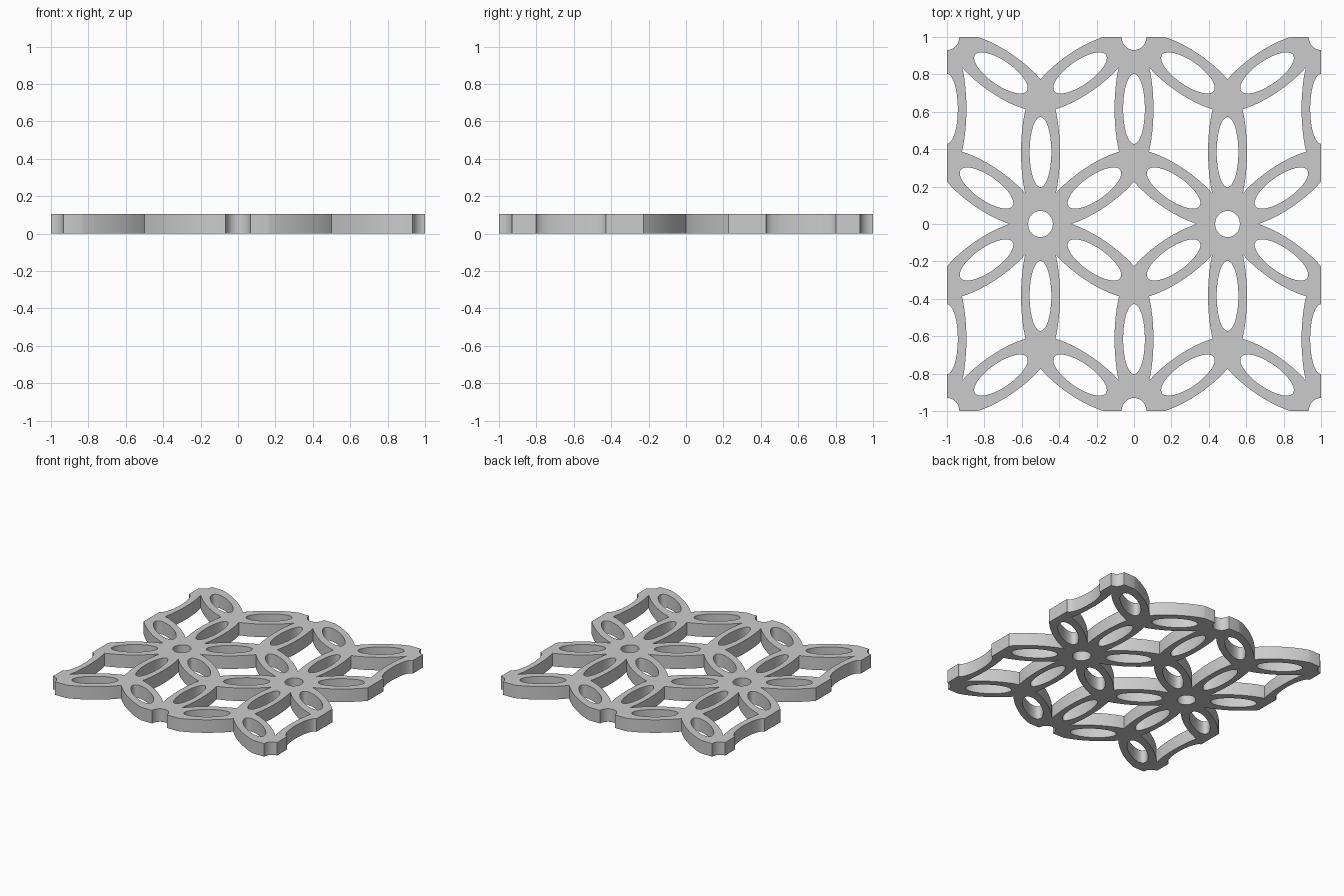
import bpy, bmesh
from math import sin, cos, pi, radians, sqrt

if "Cube" in bpy.data.objects:
    bpy.data.objects.remove(bpy.data.objects["Cube"])

THICK = 0.105
STRETCH = 2 / sqrt(3)      # hexagonal pattern stretched to a square tile
REACH = 0.333              # flower centre to petal centre, before stretching


def add_prism(bm, points, z0, z1):
    low = [bm.verts.new((x, y, z0)) for x, y in points]
    high = [bm.verts.new((x, y, z1)) for x, y in points]
    n = len(points)
    bm.faces.new(low[::-1])
    bm.faces.new(high)
    for i in range(n):
        j = (i + 1) % n
        bm.faces.new((low[i], low[j], high[j], high[i]))


def petal(fx, fy, ang, a, b, n):
    pts = []
    for i in range(n):
        t = 2 * pi * (i + 0.5) / n
        u, v = REACH + a * cos(t), b * sin(t)
        pts.append((fx + u * cos(ang) - v * sin(ang),
                    fy + (u * sin(ang) + v * cos(ang)) * STRETCH))
    return pts


def make_object(name, bm):
    mesh = bpy.data.meshes.new(name)
    bm.to_mesh(mesh)
    bm.free()
    obj = bpy.data.objects.new(name, mesh)
    bpy.context.collection.objects.link(obj)
    return obj


def cut(obj, tool, operation, use_self=False):
    tool.hide_render = True
    mod = obj.modifiers.new(operation.lower(), 'BOOLEAN')
    mod.operation = operation
    mod.solver = 'EXACT'
    mod.use_self = use_self
    mod.object = tool
    bpy.context.view_layer.objects.active = obj
    bpy.ops.object.modifier_apply(modifier=mod.name)
    bpy.data.objects.remove(tool)


# Petals and their openings around every flower centre
flowers = [(-0.5, 0), (0.5, 0)] + [(x, y) for x in (-1, 0, 1) for y in (-1, 1)]
solid, holes = bmesh.new(), bmesh.new()
count = 0
for fx, fy in flowers:
    for k in range(6):
        ang = radians(30 + 60 * k)
        cx, cy = fx + REACH * cos(ang), fy + REACH * sin(ang) * STRETCH
        if abs(cx) > 1.05 or abs(cy) > 1.05:
            continue
        count += 1
        dz = 0.011 * count          # staggered ends keep the union clean
        add_prism(solid, petal(fx, fy, ang, 0.31, 0.104, 72), -0.2 - dz, 0.3 + dz)
        add_prism(holes, petal(fx, fy, ang, 0.162, 0.058, 56), -0.5, 0.6)
    # Round hole in the flower centre
    add_prism(holes, [(fx + 0.066 * cos(2 * pi * (i + 0.5) / 40),
                       fy + 0.070 * sin(2 * pi * (i + 0.5) / 40)) for i in range(40)], -0.5, 0.6)

# Square tile volume that trims the pattern
tile = bmesh.new()
add_prism(tile, [(-1, -1), (1, -1), (1, 1), (-1, 1)], 0, THICK)

panel = make_object("lattice_panel", solid)
cut(panel, make_object("tile_trim", tile), 'INTERSECT', True)
cut(panel, make_object("hole_cutters", holes), 'DIFFERENCE')

# Smooth curved walls, crisp rims
bpy.ops.object.select_all(action='DESELECT')
panel.select_set(True)
bpy.context.view_layer.objects.active = panel
bpy.ops.object.shade_smooth_by_angle(angle=radians(30))
